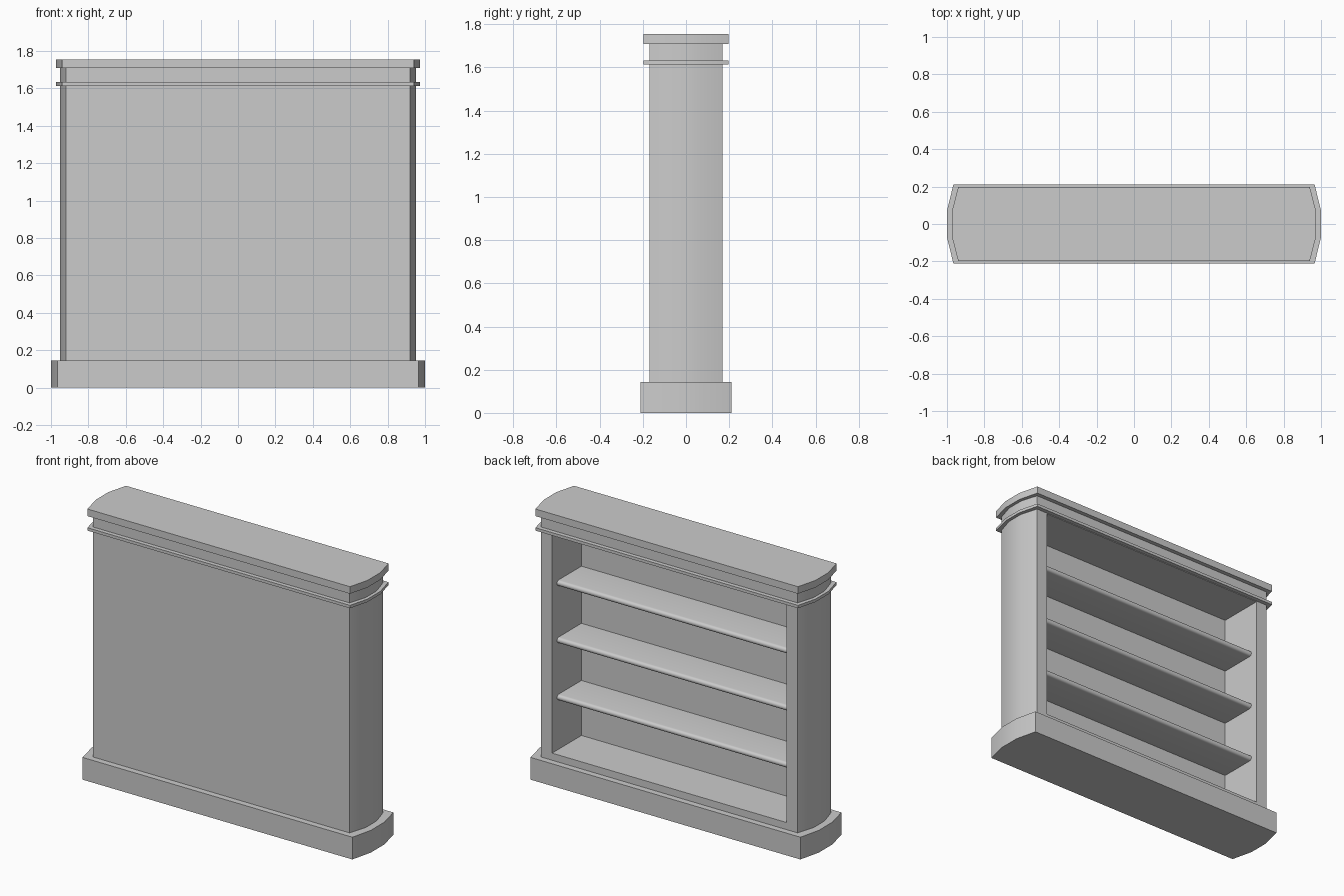
import bpy, bmesh, math

if "Cube" in bpy.data.objects:
    bpy.data.objects.remove(bpy.data.objects["Cube"])


def extrude_profile(name, pts, direction, angle=30):
    """Extrude a closed 3D polygon along a vector into a solid object."""
    bm = bmesh.new()
    face = bm.faces.new([bm.verts.new(p) for p in pts])
    new = bmesh.ops.extrude_face_region(bm, geom=[face])["geom"]
    bmesh.ops.translate(bm, vec=direction,
                        verts=[v for v in new if isinstance(v, bmesh.types.BMVert)])
    bmesh.ops.recalc_face_normals(bm, faces=bm.faces[:])
    mesh = bpy.data.meshes.new(name)
    bm.to_mesh(mesh)
    bm.free()
    obj = bpy.data.objects.new(name, mesh)
    bpy.context.collection.objects.link(obj)
    return obj


def smooth(obj):
    bpy.ops.object.select_all(action='DESELECT')
    obj.select_set(True)
    bpy.context.view_layer.objects.active = obj
    bpy.ops.object.shade_smooth_by_angle(angle=math.radians(30))


def bowed_slab(name, half_x, half_y, z0, z1):
    """Slab with flat front and back and bowed three-facet ends."""
    corner, mid = half_x - 0.034, half_y / 3
    right = [(corner, -half_y), (half_x, -mid), (half_x, mid), (corner, half_y)]
    outline = right + [(-x, y) for x, y in reversed(right)]
    return extrude_profile(name, [(x, y, z0) for x, y in outline], (0, 0, z1 - z0))


# Stacked plinth, mouldings and body
plinth = bowed_slab("plinth", 1.0, 0.21, 0, 0.144)
carcass = bowed_slab("carcass", 0.953, 0.17, 0.144, 1.708)
moulding = bowed_slab("lower_moulding", 0.974, 0.197, 1.614, 1.633)
top = bowed_slab("top_cap", 0.974, 0.197, 1.708, 1.754)

# Shelf recess, open at the back
OPEN_X, OPEN_Z0, OPEN_Z1, PANEL_Y = 0.84, 0.19, 1.61, -0.13
cutter = extrude_profile("recess_cutter",
                         [(-OPEN_X, PANEL_Y, OPEN_Z0), (OPEN_X, PANEL_Y, OPEN_Z0),
                          (OPEN_X, 0.3, OPEN_Z0), (-OPEN_X, 0.3, OPEN_Z0)],
                         (0, 0, OPEN_Z1 - OPEN_Z0))
cutter.hide_render = True
mod = carcass.modifiers.new("recess", 'BOOLEAN')
mod.operation = 'DIFFERENCE'
mod.solver = 'EXACT'
mod.object = cutter
bpy.context.view_layer.objects.active = carcass
bpy.ops.object.modifier_apply(modifier=mod.name)
bpy.data.objects.remove(cutter)

for part in (plinth, carcass, moulding, top):
    smooth(part)

# Three shelves with a rounded nose
R, NOSE_Y = 0.018, 0.12
for i, z in enumerate((0.528, 0.898, 1.268)):
    profile = [(-OPEN_X, PANEL_Y, z + R), (-OPEN_X, PANEL_Y, z - R)]
    for k in range(9):
        a = -math.pi / 2 + math.pi * k / 8
        profile.append((-OPEN_X, NOSE_Y - R + R * math.cos(a), z + R * math.sin(a)))
    smooth(extrude_profile(f"shelf_{i + 1}", profile, (2 * OPEN_X, 0, 0)))
